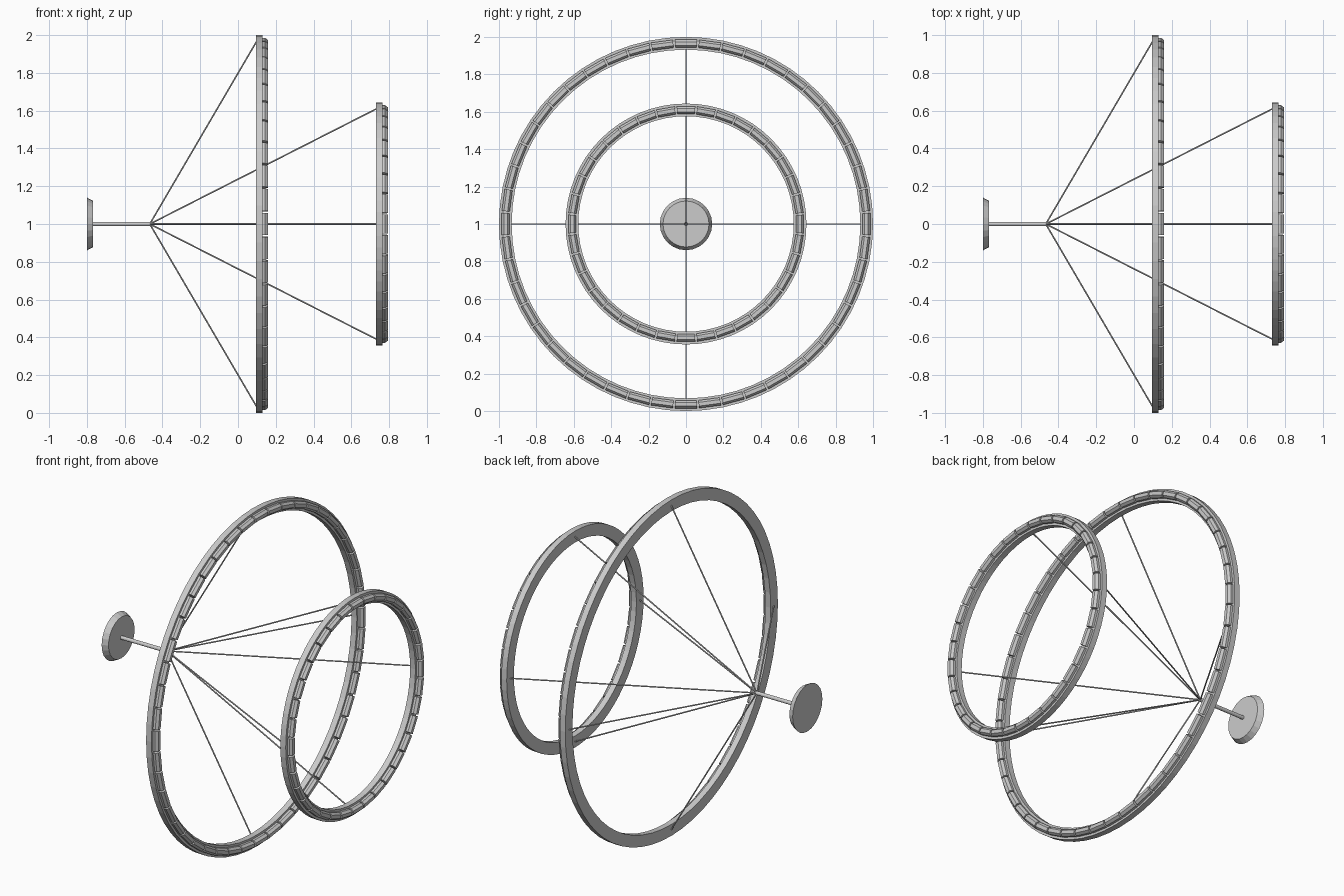
import bpy, bmesh, math
from mathutils import Vector, Matrix

if "Cube" in bpy.data.objects:
    bpy.data.objects.remove(bpy.data.objects["Cube"])

# One flat colour for the whole lamp
metal = bpy.data.materials.new("pale grey metal")
metal.diffuse_color = (0.6, 0.6, 0.6, 1)
metal.use_nodes = True
metal.node_tree.nodes["Principled BSDF"].inputs["Base Color"].default_value = metal.diffuse_color


def finish(bm, name):
    bmesh.ops.recalc_face_normals(bm, faces=bm.faces)
    me = bpy.data.meshes.new(name)
    bm.to_mesh(me)
    bm.free()
    me.materials.append(metal)
    ob = bpy.data.objects.new(name, me)
    bpy.context.collection.objects.link(ob)
    return ob


def on_axis(x, r, a):
    return Vector((x, r * math.cos(a), 1 + r * math.sin(a)))


def sweep(bm, profile, a0, a1, steps):
    """Sweep a closed (x, radius) profile about the lamp axis; cap if not a full turn."""
    full = abs(a1 - a0 - math.tau) < 1e-6
    count = steps if full else steps + 1
    rings = [[bm.verts.new(on_axis(x, r, a0 + (a1 - a0) * i / steps)) for x, r in profile]
             for i in range(count)]
    n = len(profile)
    for i in range(steps):
        p, q = rings[i], rings[(i + 1) % count]
        for j in range(n):
            k = (j + 1) % n
            bm.faces.new((p[j], p[k], q[k], q[j]))
    if not full:
        bm.faces.new(rings[0])
        bm.faces.new(rings[-1])


def tube(name, a, b, r1, r2, sides):
    a, b = Vector(a), Vector(b)
    d = b - a
    bm = bmesh.new()
    m = Matrix.Translation((a + b) / 2) @ d.to_track_quat('Z', 'Y').to_matrix().to_4x4()
    bmesh.ops.create_cone(bm, cap_ends=True, segments=sides, radius1=r1, radius2=r2,
                          depth=d.length, matrix=m)
    return finish(bm, name)


# Ceiling plate and stem
tube("ceiling_plate", (-0.80, 0, 1), (-0.767, 0, 1), 0.14, 0.123, 24)
tube("stem", (-0.77, 0, 1), (-0.463, 0, 1), 0.011, 0.011, 16)

# Rings: name, back x, middle radius, number of glass bars
for name, x, mid, count in (("large", 0.095, 0.966, 48), ("small", 0.73, 0.61, 36)):
    bm = bmesh.new()
    front = x + 0.035
    sweep(bm, [(x, mid - 0.034), (x, mid + 0.034), (front, mid + 0.034), (front, mid - 0.034)],
          0, math.tau, 64)
    finish(bm, name + "_ring")

    # Bevelled bars spaced around the front of the ring
    bm = bmesh.new()
    half = math.pi / count - 0.005 / mid
    bar = [(front - 0.002, mid - 0.021), (front - 0.002, mid + 0.021), (front + 0.014, mid + 0.021),
           (front + 0.028, mid + 0.010), (front + 0.028, mid - 0.010), (front + 0.014, mid - 0.021)]
    for i in range(count):
        a = math.tau * i / count
        sweep(bm, bar, a - half, a + half, 1)
    finish(bm, name + "_ring_bars")

    # Four suspension wires
    for i in range(4):
        tube(f"{name}_ring_wire_{i + 1}", (-0.467, 0, 1),
             on_axis(x + 0.003, mid, i * math.pi / 2), 0.004, 0.004, 8)
